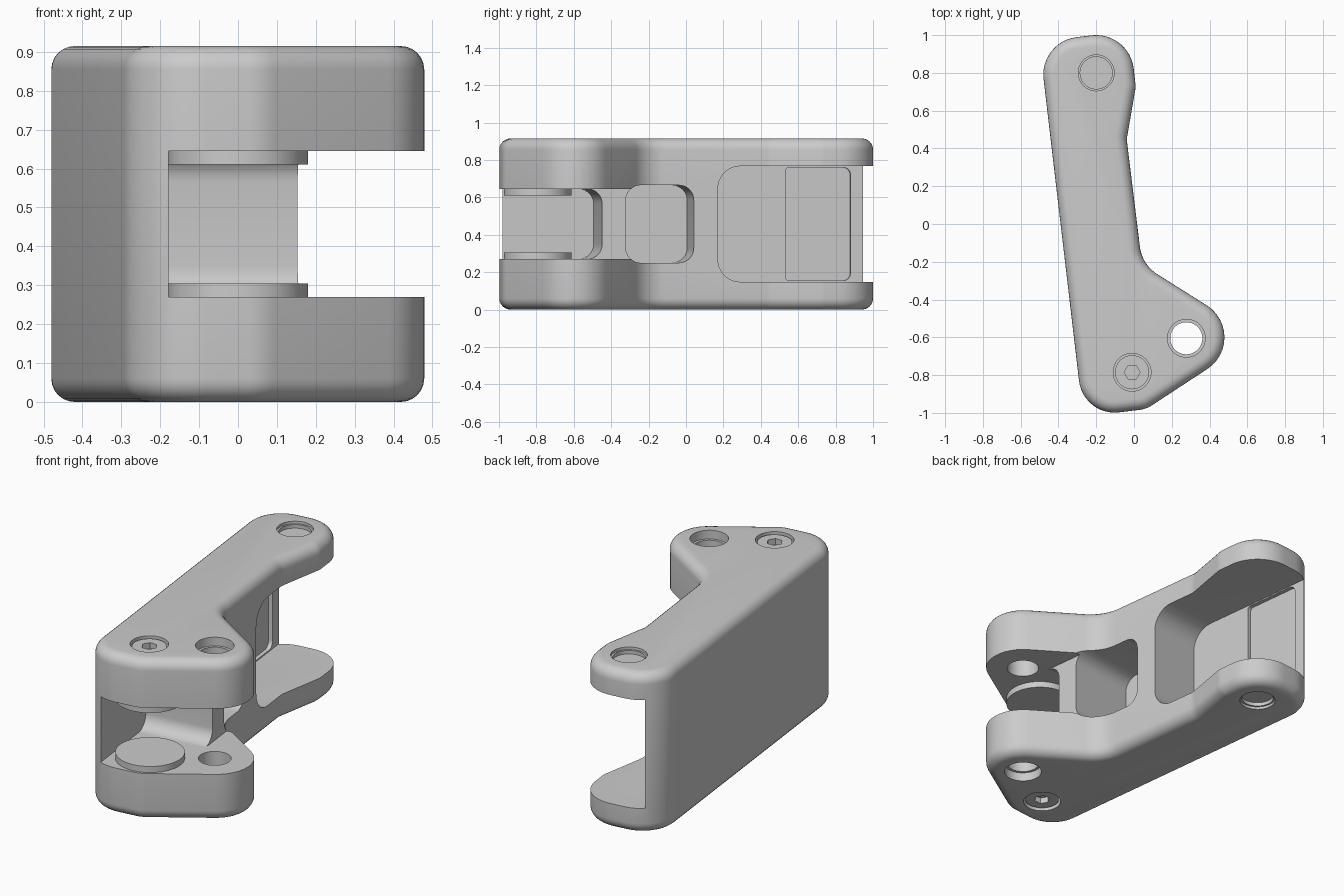
import bpy, bmesh, math
from mathutils import Vector

if "Cube" in bpy.data.objects:
    bpy.data.objects.remove(bpy.data.objects["Cube"])

H = 0.915                      # total height, everything mirrors about H / 2
TILT = math.radians(6.7)       # lean of the arm in plan
C, S = math.cos(TILT), math.sin(TILT)


def world(u, v):
    """Arm coordinates (across, along) to plan x, y."""
    return (C * u - S * v, S * u + C * v)


def rounded(corners, seg=12):
    """Polygon of (x, y, radius) corners with true arcs."""
    out, n = [], len(corners)
    for i, (x, y, r) in enumerate(corners):
        p = Vector((x, y))
        if r == 0:
            out.append((x, y))
            continue
        a = (Vector(corners[i - 1][:2]) - p).normalized()
        b = (Vector(corners[(i + 1) % n][:2]) - p).normalized()
        half = a.angle(b) / 2
        c = p + (a + b).normalized() * (r / math.sin(half))
        start = p + a * (r / math.tan(half)) - c
        end = p + b * (r / math.tan(half)) - c
        a0 = math.atan2(start.y, start.x)
        d = math.atan2(end.y, end.x) - a0
        d = (d + math.pi) % (2 * math.pi) - math.pi
        for k in range(seg + 1):
            t = a0 + d * k / seg
            out.append((c.x + r * math.cos(t), c.y + r * math.sin(t)))
    return out


def prism(name, pts, place, t0, t1, fillet=0):
    """Sweep a 2D outline between t0 and t1; place maps (a, b, t) to 3D."""
    bm = bmesh.new()
    ends = [[bm.verts.new(place(a, b, t)) for a, b in pts] for t in (t0, t1)]
    caps = [bm.faces.new(e) for e in ends]
    for i in range(len(pts)):
        j = (i + 1) % len(pts)
        bm.faces.new((ends[0][i], ends[0][j], ends[1][j], ends[1][i]))
    bmesh.ops.recalc_face_normals(bm, faces=bm.faces)
    if fillet:
        rim = [e for f in caps for e in f.edges]
        bmesh.ops.bevel(bm, geom=rim, offset=fillet, segments=6, profile=0.5, affect='EDGES')
    me = bpy.data.meshes.new(name)
    bm.to_mesh(me)
    bm.free()
    ob = bpy.data.objects.new(name, me)
    bpy.context.collection.objects.link(ob)
    return ob


def upright(a, b, t):
    return (a, b, t)


def sideways(v, z, u):
    return (*world(u, v), z)


def disc(name, x, y, r, z0, z1, n=48):
    pts = [(x + r * math.cos(2 * math.pi * k / n), y + r * math.sin(2 * math.pi * k / n)) for k in range(n)]
    return prism(name, pts, upright, z0, z1)


def cut(target, cutter):
    cutter.hide_render = True
    m = target.modifiers.new("cut", 'BOOLEAN')
    m.operation, m.solver, m.object = 'DIFFERENCE', 'EXACT', cutter
    bpy.context.view_layer.objects.active = target
    bpy.ops.object.modifier_apply(modifier=m.name)
    bpy.data.objects.remove(cutter)


def pocket(u0, v0, v1, z0, z1, r_start, r_end):
    pts = rounded([(v0, z0, r_start), (v1, z0, r_end), (v1, z1, r_end), (v0, z1, r_start)], 8)
    return prism("pocket_cutter", pts, sideways, u0, 1.0)


def sides(z):
    """A depth range below the top face and its mirror above the bottom."""
    z0, z1 = z
    return ((H - z1, H - z0), (z0, z1))


# Arm body: rounded plan outline with filleted rims
outline = rounded([
    (*world(-0.386, 1.018), 0.2), (*world(0.095, 1.018), 0.2),
    (*world(0.094, 0.72), 0.12), (*world(0.014, 0.45), 0.12),
    (0.043, -0.215, 0.2), (0.649, -0.597, 0.2),
    (0.064, -0.98, 0.15), (*world(-0.386, -0.981), 0.19)])
body = prism("arm_body", outline, upright, 0, H, fillet=0.06)

# Side pockets: front fork, fork clearance, middle window, rear fork, rear recess
cut(body, pocket(-0.292, -1.5, -0.463, 0.27, 0.645, 0, 0.08))
cut(body, pocket(0.10, -1.5, -0.15, 0.27, 0.645, 0, 0))
cut(body, pocket(-0.292, -0.336, 0.04, 0.25, 0.665, 0.08, 0.08))
cut(body, pocket(-0.292, 0.17, 1.5, 0.148, 0.767, 0.12, 0))
cut(body, pocket(-0.315, 0.57, 0.92, 0.155, 0.76, 0.02, 0.04))

# Through hole, screw seats and blind pin recesses
cut(body, disc("hole_cutter", 0.277, -0.605, 0.085, -0.1, 1.1))
for x, y, r, depth in ((0.277, -0.605, 0.1, 0.05), (-0.01, -0.785, 0.1, 0.05),
                       (-0.2, 0.8, 0.095, 0.015), (-0.2, 0.8, 0.085, 0.035)):
    for z0, z1 in sides((-0.1, depth)):
        cut(body, disc("seat_cutter", x, y, r, z0, z1))

# Pivot screws with hex sockets, and thrust washers inside the fork
parts = [body]
for label, (s0, s1), (h0, h1), (w0, w1) in zip(
        ("top", "bottom"), sides((0.012, 0.07)), sides((-0.1, 0.045)), sides((0.26, 0.305))):
    screw = disc(label + "_screw", -0.01, -0.785, 0.09, s0, s1)
    cut(screw, disc("hex_cutter", -0.01, -0.785, 0.042, h0, h1, 6))
    washer = disc(label + "_washer", 0.0, -0.793, 0.18, w0, w1, 64)
    parts += [screw, washer]

bpy.ops.object.select_all(action='DESELECT')
for p in parts:
    p.select_set(True)
bpy.context.view_layer.objects.active = body
bpy.ops.object.shade_smooth_by_angle(angle=math.radians(30))
